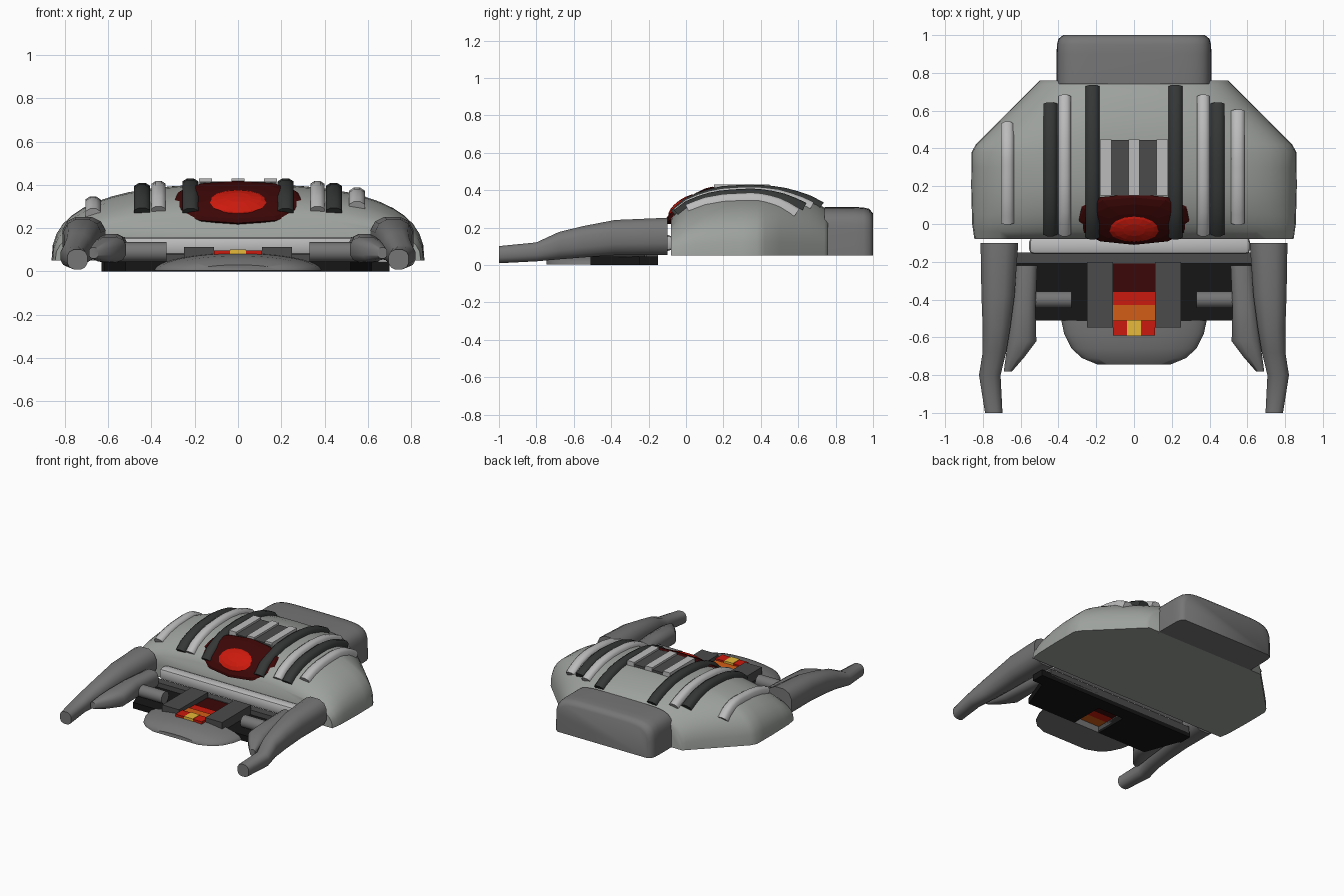
import bpy, bmesh, math
from mathutils import Matrix

if "Cube" in bpy.data.objects:
    bpy.data.objects.remove(bpy.data.objects["Cube"])


def mat(name, r, g, b):
    m = bpy.data.materials.new(name)
    m.diffuse_color = (r, g, b, 1)
    m.use_nodes = True
    m.node_tree.nodes["Principled BSDF"].inputs["Base Color"].default_value = m.diffuse_color
    return m


DARK = mat("dark", .035, .037, .037)
BLACK = mat("black", .008, .008, .008)
SLATE = mat("slate", .07, .07, .07)
MID = mat("mid_grey", .18, .18, .18)
LIGHT = mat("light", .5, .5, .5)
SHELL = mat("shell_grey", .34, .36, .34)
DRED = mat("dark_red", .045, .002, .002)
RED = mat("red", .6, .01, .004)
ORANGE = mat("orange", .65, .11, .008)
YELLOW = mat("yellow", .8, .48, .04)


def finish(name, bm, material, smooth=None):
    bmesh.ops.recalc_face_normals(bm, faces=bm.faces)
    me = bpy.data.meshes.new(name)
    bm.to_mesh(me)
    bm.free()
    ob = bpy.data.objects.new(name, me)
    bpy.context.collection.objects.link(ob)
    me.materials.append(material)
    if smooth:
        bpy.context.view_layer.objects.active = ob
        ob.select_set(True)
        bpy.ops.object.shade_smooth_by_angle(angle=math.radians(smooth))
        ob.select_set(False)
    return ob


def loft(name, rings, material, smooth=None):
    """Skin a list of cross-sections and cap both ends."""
    bm = bmesh.new()
    vs = [[bm.verts.new(p) for p in r] for r in rings]
    n = len(rings[0])
    for a, b in zip(vs, vs[1:]):
        for i in range(n):
            j = (i + 1) % n
            bm.faces.new((a[i], a[j], b[j], b[i]))
    bm.faces.new(vs[0])
    bm.faces.new(vs[-1])
    return finish(name, bm, material, smooth)


def box(name, x0, x1, y0, y1, z0, z1, material, bevel=0):
    bm = bmesh.new()
    bmesh.ops.create_cube(bm, size=1)
    for v in bm.verts:
        v.co = ((x0 + x1) / 2 + v.co.x * (x1 - x0), (y0 + y1) / 2 + v.co.y * (y1 - y0),
                (z0 + z1) / 2 + v.co.z * (z1 - z0))
    if bevel:
        bmesh.ops.bevel(bm, geom=bm.edges[:], offset=bevel, segments=2, profile=.5, affect='EDGES')
    return finish(name, bm, material, 40 if bevel else None)


def lerp(table, t):
    for (a, u), (b, v) in zip(table, table[1:]):
        if t <= b:
            return u + (v - u) * (t - a) / (b - a)
    return table[-1][1]


def arch(y, w, z0, z1, n, k=24):
    """Superellipse arch across x at depth y."""
    pts = []
    for i in range(k + 1):
        a = math.pi * i / k
        c, s = math.cos(a), max(0, math.sin(a))
        pts.append((w * math.copysign(abs(c) ** (2 / n), c), y, z0 + (z1 - z0) * s ** (2 / n)))
    return pts


# main shell
WIDTH = [(-.08, .845), (0, .857), (.2, .862), (.38, .86), (.42, .838), (.76, .5)]
TOP = [(-.08, .25), (-.04, .295), (0, .33), (.1, .375), (.2, .396), (.35, .405),
       (.5, .395), (.62, .365), (.7, .335), (.76, .29)]
POWER = 2.6


def shell_z(x, y):
    u = min(1, abs(x) / lerp(WIDTH, y))
    return .05 + (lerp(TOP, y) - .05) * (1 - u ** POWER) ** (1 / POWER)


ys = [-.08, -.04, 0, .05, .1, .2, .3, .38, .42, .5, .56, .62, .66, .7, .74, .76]
loft("shell", [arch(y, lerp(WIDTH, y), .05, lerp(TOP, y), POWER) for y in ys], SHELL, 50)

# rear pack, rounded above and flat below
rear = [(.74, .41, .31), (.9, .41, .31), (.95, .408, .307), (.98, .4, .3), (1.0, .375, .275)]
loft("rear_pack", [arch(y, w, .05, z, 6) for y, w, z in rear], MID, 50)


# ribs that follow the shell
def rib(name, x, hw, y0, y1, material):
    rings = []
    for i in range(13):
        y = y0 + (y1 - y0) * i / 12
        a, b = max(-.08, y - .04), min(.76, y + .04)
        t = math.atan2(shell_z(x, b) - shell_z(x, a), b - a)
        z = shell_z(x, y)
        sec = [(-hw, -.03), (-hw, .016), (-hw * .4, .03), (hw * .4, .03), (hw, .016), (hw, -.03)]
        rings.append([(x + dx, y - math.sin(t) * d, z + math.cos(t) * d) for dx, d in sec])
    loft(name, rings, material, 60)


for s, side in ((-1, "left"), (1, "right")):
    rib(side + "_inner_dark_rib", s * .22, .037, -.06, .72, DARK)
    rib(side + "_inner_light_rib", s * .367, .033, -.045, .67, LIGHT)
    rib(side + "_outer_dark_rib", s * .443, .037, -.045, .63, DARK)
rib("right_outer_light_rib", .55, .036, .01, .59, LIGHT)
rib("left_outer_light_rib", -.67, .034, .01, .52, LIGHT)

# top grille
box("grille_base", -.175, .175, .15, .445, .37, .415, SLATE)
for i, x in enumerate((-.15, 0, .15)):
    box(f"grille_slat_{i}", x - .03, x + .03, .15, .447, .38, .43, LIGHT)


# sloping front window with a bright lens; power < 1 squares off the outline
def lens(name, loc, scale, material, seg, power):
    bm = bmesh.new()
    bmesh.ops.create_uvsphere(bm, u_segments=seg, v_segments=8, radius=1)
    for v in bm.verts:
        v.co.x = math.copysign(abs(v.co.x) ** power, v.co.x)
    m = (Matrix.Translation(loc) @ Matrix.Rotation(math.radians(35), 4, 'X')
         @ Matrix.Diagonal((*scale, 1)))
    bmesh.ops.transform(bm, matrix=m, verts=bm.verts)
    finish(name, bm, material)


lens("front_window", (0, .025, .318), (.31, .165, .042), DRED, 12, .8)
lens("window_lens", (0, -.012, .313), (.155, .098, .04), RED, 14, 1)

# front crossbars
box("light_crossbar", -.555, .615, -.16, -.07, .075, .16, LIGHT, .025)
box("dark_crossbar", -.62, .62, -.21, -.15, .03, .08, SLATE)
box("floor_rear", -.63, .7, -.25, -.15, 0, .045, BLACK)

# front pod
pod = [(-.51, .385, .085), (-.58, .37, .083), (-.66, .33, .072),
       (-.71, .275, .055), (-.745, .19, .03)]
loft("front_pod", [arch(y, w, .003, z, 2) for y, w, z in pod], MID, 50)

# central coloured stack
box("stack_back", -.11, .11, -.365, -.2, .05, .075, DRED)
box("stack_red", -.11, .11, -.435, -.36, .05, .08, RED)
box("stack_orange", -.11, .11, -.515, -.43, .05, .085, ORANGE)
box("stack_front", -.11, .11, -.59, -.51, .05, .097, RED)
box("stack_marker", -.036, .036, -.592, -.508, .05, .1, YELLOW)


def tube(name, s, stations, material, n=3, k=12):
    """Rounded tube; each station is y, inner x, outer x, bottom, top."""
    rings = []
    for y, x0, x1, z0, z1 in stations:
        ring = []
        for i in range(k):
            a = 2 * math.pi * (i + .5) / k
            c, d = math.cos(a), math.sin(a)
            px = math.copysign(abs(c) ** (2 / n), c) * (x1 - x0) / 2 + (x0 + x1) / 2
            pz = math.copysign(abs(d) ** (2 / n), d) * (z1 - z0) / 2 + (z0 + z1) / 2
            ring.append((s * px, y, pz))
        rings.append(ring)
    loft(name, rings, material, 50)


ARM = [(-.1, .61, .815, .05, .255), (-.38, .63, .81, .05, .243), (-.55, .653, .803, .038, .21),
       (-.68, .675, .803, .028, .178), (-.8, .705, .822, .018, .122), (-1, .695, .79, .008, .102)]
CLAW = [(-.22, .51, .63, .04, .17), (-.45, .52, .65, .04, .175), (-.62, .515, .67, .04, .16),
        (-.7, .575, .68, .045, .14), (-.78, .645, .69, .06, .11)]
for s, side in ((-1, "left"), (1, "right")):
    # arm, inner claw and the axle joining them to the middle
    tube(side + "_arm", s, ARM, MID, 2.6)
    tube(side + "_claw", s, CLAW, MID, 2.8)
    bm = bmesh.new()
    m = Matrix.Translation((s * .44, -.4, .09)) @ Matrix.Rotation(math.pi / 2, 4, 'Y')
    bmesh.ops.create_cone(bm, cap_ends=True, segments=16, radius1=.045, radius2=.045,
                          depth=.22, matrix=m)
    finish(side + "_axle", bm, MID, 40)
    # block beside the coloured stack
    xs = sorted((s * .11, s * .25))
    box(side + "_block", *xs, -.548, -.2, .02, .113, SLATE)
    # floor wing
    plan = [(.11, -.24), (.62, -.24), (.52, -.51), (.11, -.51)]
    loft(side + "_floor", [[(s * x, y, z) for x, y in plan] for z in (0, .045)], BLACK)
